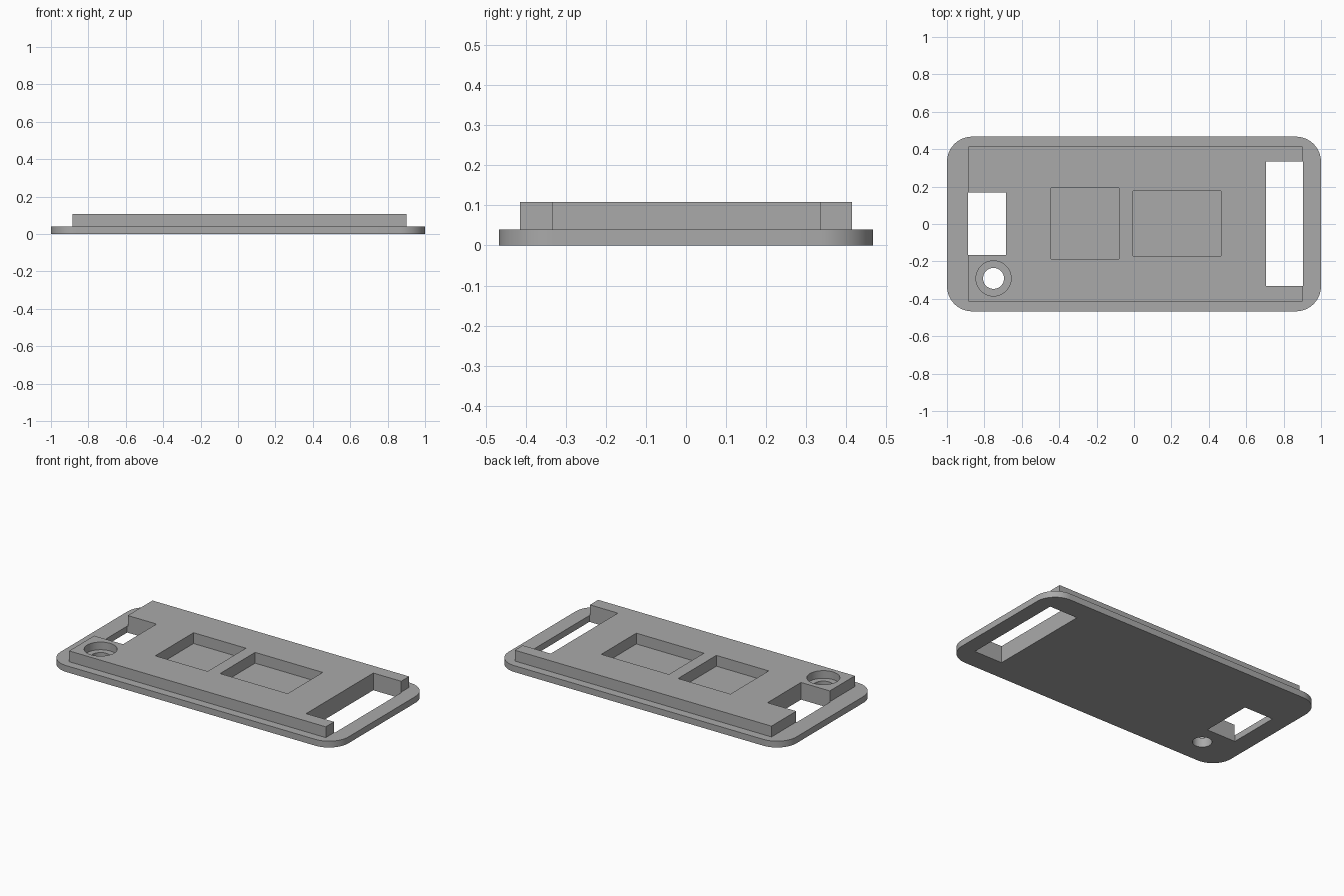
import bpy, bmesh
from math import radians, cos, sin, pi

cube = bpy.data.objects.get("Cube")
if cube:
    bpy.data.objects.remove(cube, do_unlink=True)

grey = bpy.data.materials.new("plain grey")
grey.use_nodes = True
GREY = (0.4, 0.4, 0.4, 1)
grey.diffuse_color = GREY
grey.node_tree.nodes["Principled BSDF"].inputs["Base Color"].default_value = GREY


def prism(name, points, z0, z1):
    """Extrude a closed outline from z0 to z1."""
    bm = bmesh.new()
    base = bm.faces.new([bm.verts.new((x, y, z0)) for x, y in points])
    ext = bmesh.ops.extrude_face_region(bm, geom=[base])["geom"]
    top = [v for v in ext if isinstance(v, bmesh.types.BMVert)]
    bmesh.ops.translate(bm, verts=top, vec=(0, 0, z1 - z0))
    bmesh.ops.recalc_face_normals(bm, faces=bm.faces)
    mesh = bpy.data.meshes.new(name)
    bm.to_mesh(mesh)
    bm.free()
    mesh.materials.append(grey)
    obj = bpy.data.objects.new(name, mesh)
    bpy.context.collection.objects.link(obj)
    return obj


def rect(x0, x1, y0, y1):
    return [(x0, y0), (x1, y0), (x1, y1), (x0, y1)]


def arc(cx, cy, r, start, sweep, n):
    return [(cx + r * cos(start + sweep * i / n), cy + r * sin(start + sweep * i / n))
            for i in range(n + 1)]


def rounded_rect(hx, hy, r, n=16):
    pts = []
    for k, (sx, sy) in enumerate([(1, 1), (-1, 1), (-1, -1), (1, -1)]):
        pts += arc(sx * (hx - r), sy * (hy - r), r, k * pi / 2, pi / 2, n)
    return pts


def circle(cx, cy, r, n=64):
    return arc(cx, cy, r, 0, 2 * pi, n)[:-1]


def combine(target, other, operation):
    mod = target.modifiers.new(other.name, "BOOLEAN")
    mod.object = other
    mod.operation = operation
    mod.solver = "EXACT"
    other.hide_render = True
    bpy.context.view_layer.objects.active = target
    bpy.ops.object.modifier_apply(modifier=mod.name)
    bpy.data.objects.remove(other, do_unlink=True)


PLATE_TOP, TOP = 0.04, 0.108
BELOW, ABOVE = -0.1, 0.2

# Rounded base plate with the raised block fused on
cover = prism("cover_plate", rounded_rect(1, 0.467, 0.135), 0, PLATE_TOP)
block = prism("raised_block", rect(-0.884, 0.9, -0.414, 0.414), PLATE_TOP / 2, TOP)
combine(cover, block, "UNION")

# Through slots, shallow pockets and the counterbored hole
cuts = [
    ("left_slot", rect(-0.888, -0.684, -0.165, 0.168), BELOW),
    ("right_slot", rect(0.706, 0.904, -0.332, 0.335), BELOW),
    ("square_pocket", rect(-0.444, -0.08, -0.187, 0.193), PLATE_TOP),
    ("wide_pocket", rect(-0.005, 0.465, -0.171, 0.177), PLATE_TOP),
    ("counterbore", circle(-0.751, -0.291, 0.094), 0.06),
    ("screw_hole", circle(-0.751, -0.291, 0.056), BELOW),
]
for name, outline, bottom in cuts:
    combine(cover, prism(name, outline, bottom, ABOVE), "DIFFERENCE")

# Smooth the rounded walls, keep edges sharp
bpy.ops.object.select_all(action="DESELECT")
cover.select_set(True)
bpy.context.view_layer.objects.active = cover
bpy.ops.object.shade_smooth_by_angle(angle=radians(30))
